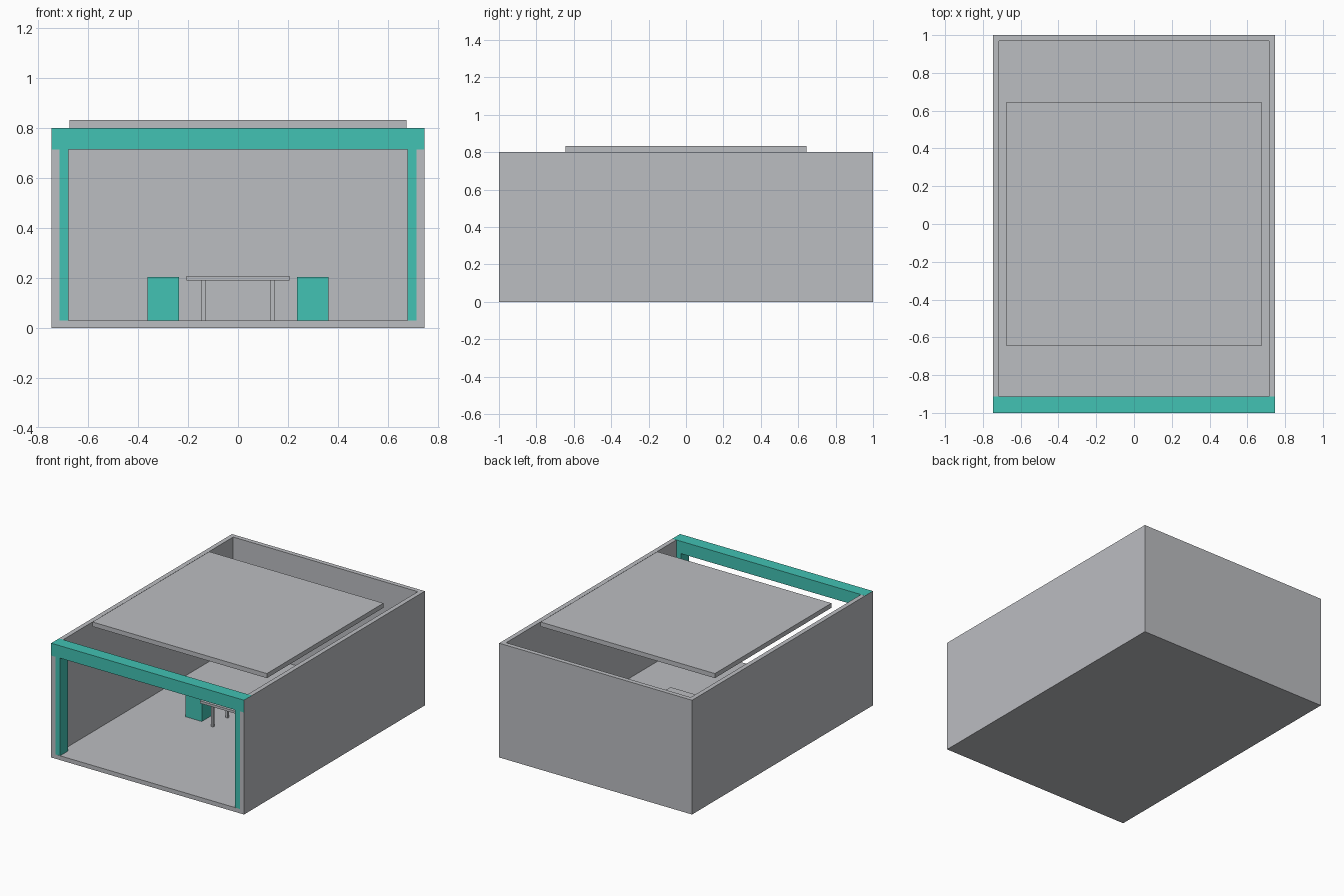
import bpy

if "Cube" in bpy.data.objects:
    bpy.data.objects.remove(bpy.data.objects["Cube"])


def material(name, rgb):
    m = bpy.data.materials.new(name)
    m.diffuse_color = (*rgb, 1.0)
    m.use_nodes = True
    m.node_tree.nodes["Principled BSDF"].inputs["Base Color"].default_value = m.diffuse_color
    return m


GREY = material("light_grey", (0.50, 0.51, 0.535))
TEAL = material("teal", (0.054, 0.539, 0.451))


def box(name, x, y, z, mat):
    """Axis-aligned box from (min, max) ranges."""
    bpy.ops.mesh.primitive_cube_add(size=1)
    ob = bpy.context.object
    ob.name = name
    ob.location = [(a + b) / 2 for a, b in (x, y, z)]
    ob.scale = [b - a for a, b in (x, y, z)]
    bpy.ops.object.transform_apply(location=True, rotation=False, scale=True)
    ob.data.materials.append(mat)
    return ob


W, H, T, FLOOR = 0.747, 0.80, 0.032, 0.03   # half width, height, wall, floor
FRAME = 0.086                               # entrance frame depth and height
E = 0.0005                                  # keeps coplanar faces apart


def mirrored(name, x, y, z, mat):
    """The same box on the left and on the right."""
    box("right_" + name, x, y, z, mat)
    box("left_" + name, (-x[1], -x[0]), y, z, mat)


# Room shell: floor, back wall and side walls, open at the front
box("floor", (-W, W), (-1, 1), (0, FLOOR), GREY)
box("back_wall", (-W + T, W - T), (1 - T, 1), (FLOOR, H), GREY)
mirrored("side_wall", (W - T, W), (-1, 1), (FLOOR, H), GREY)

# Roof panel, smaller than the room
box("roof_panel", (-0.675, 0.675), (-0.645, 0.645), (H, H + 0.032), GREY)

# Entrance frame: posts beside the opening and a beam across the top
mirrored("entrance_post", (0.678, W - T + E), (-1 + E, -1 + FRAME),
         (FLOOR, H - FRAME + E), TEAL)
box("entrance_beam", (-W + E, W - E), (-1 - E, -1 + FRAME),
    (H - FRAME, H + E), TEAL)

# Table with four thin legs
box("table_top", (-0.207, 0.207), (-0.125, 0.125), (0.19, 0.207), GREY)
for side, y in (("front", -0.0815), ("back", 0.0815)):
    mirrored(side + "_table_leg", (0.131, 0.148), (y - 0.0085, y + 0.0085),
             (FLOOR, 0.19), GREY)

# Block stools at both ends of the table
mirrored("stool", (0.237, 0.362), (-0.0625, 0.0625), (FLOOR, 0.203), TEAL)
